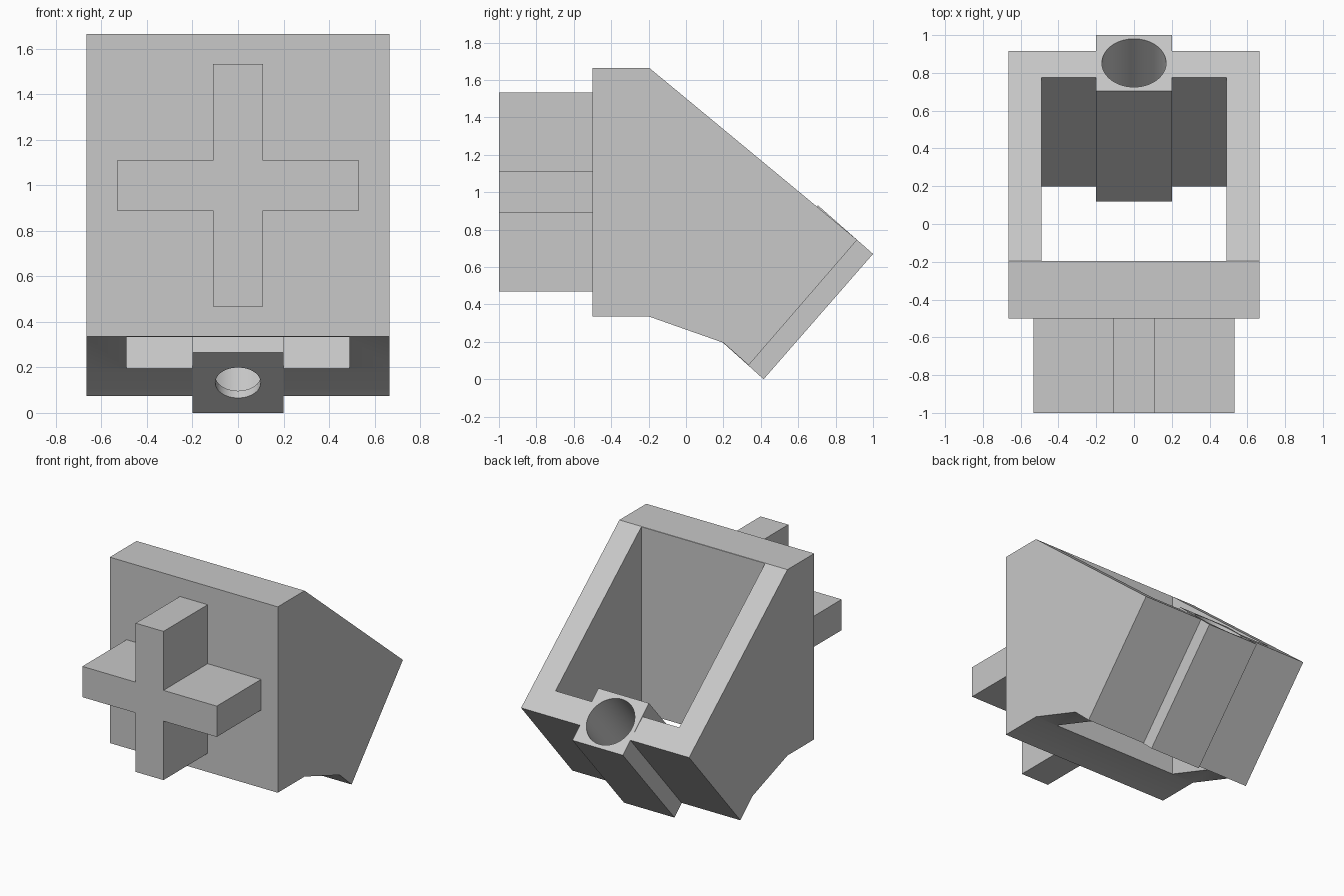
import bpy, bmesh
from mathutils import Vector

cube = bpy.data.objects.get("Cube")
if cube:
    bpy.data.objects.remove(cube, do_unlink=True)

grey = bpy.data.materials.new("plain grey")
grey.use_nodes = True
grey.diffuse_color = (0.578, 0.578, 0.578, 1)
grey.node_tree.nodes["Principled BSDF"].inputs["Base Color"].default_value = grey.diffuse_color


def make_object(name, bm):
    bmesh.ops.recalc_face_normals(bm, faces=bm.faces)
    mesh = bpy.data.meshes.new(name)
    bm.to_mesh(mesh)
    bm.free()
    mesh.materials.append(grey)
    obj = bpy.data.objects.new(name, mesh)
    bpy.context.scene.collection.objects.link(obj)
    return obj


def extrude(name, points, start, end):
    """Closed profile pushed from start to end."""
    bm = bmesh.new()
    face = bm.faces.new([bm.verts.new(Vector(p) + start) for p in points])
    new = bmesh.ops.extrude_face_region(bm, geom=[face])["geom"]
    verts = [v for v in new if isinstance(v, bmesh.types.BMVert)]
    bmesh.ops.translate(bm, verts=verts, vec=end - start)
    return make_object(name, bm)


def side_profile(name, yz, half_width):
    w = Vector((half_width, 0, 0))
    return extrude(name, [(0, y, z) for y, z in yz], -w, w)


def rod(name, start, end, radius):
    """Cylinder between two points."""
    axis = end - start
    bm = bmesh.new()
    bmesh.ops.create_cone(bm, cap_ends=True, segments=64, radius1=radius,
                          radius2=radius, depth=axis.length)
    bm.transform(axis.to_track_quat("Z", "Y").to_matrix().to_4x4())
    bmesh.ops.translate(bm, verts=bm.verts, vec=(start + end) / 2)
    return make_object(name, bm)


def combine(target, tool, operation):
    mod = target.modifiers.new(operation.lower(), "BOOLEAN")
    mod.operation, mod.solver, mod.object = operation, "EXACT", tool
    bpy.context.view_layer.objects.active = target
    bpy.ops.object.modifier_apply(modifier=mod.name)
    bpy.data.objects.remove(tool, do_unlink=True)


# Wedge-shaped housing with an open tray inside
housing = side_profile("housing", [
    (-0.5, 0.335), (-0.5, 1.665), (-0.197, 1.665), (0.915, 0.745),
    (0.335, 0.075), (0.2, 0.195), (-0.197, 0.335)], 0.665)
cavity = side_profile("cavity_cutter", [
    (-0.195, -0.1), (-0.056, -0.1), (1.07, 1.2), (1.07, 1.9), (-0.195, 1.9)], 0.49)
combine(housing, cavity, "DIFFERENCE")

# Slanted socket block through the rear wall
socket = side_profile("socket_block", [
    (0.12, 0.265), (0.415, 0.0), (1.0, 0.67), (0.705, 0.93)], 0.2)
combine(housing, socket, "UNION")

# Stepped bore along the socket
low, high = Vector((0, 0.268, 0.133)), Vector((0, 0.853, 0.8))
axis = (high - low).normalized()
combine(housing, rod("bore_cutter", low + axis * 0.04, high + axis * 0.2, 0.17), "DIFFERENCE")
combine(housing, rod("outlet_cutter", low - axis * 0.2, low + axis * 0.2, 0.1), "DIFFERENCE")

# Cross-shaped peg on the front
a, b = 0.11, 0.532
cross = [(a, a), (a, b), (-a, b), (-a, a), (-b, a), (-b, -a),
         (-a, -a), (-a, -b), (a, -b), (a, -a), (b, -a), (b, a)]
peg = extrude("cross_peg", [(x, 0, z) for x, z in cross],
              Vector((0, -1, 1)), Vector((0, -0.5, 1)))

# Smooth bore walls, sharp block edges
bpy.ops.object.select_all(action="DESELECT")
for obj in (housing, peg):
    obj.select_set(True)
bpy.context.view_layer.objects.active = housing
bpy.ops.object.shade_smooth_by_angle(angle=0.5)
